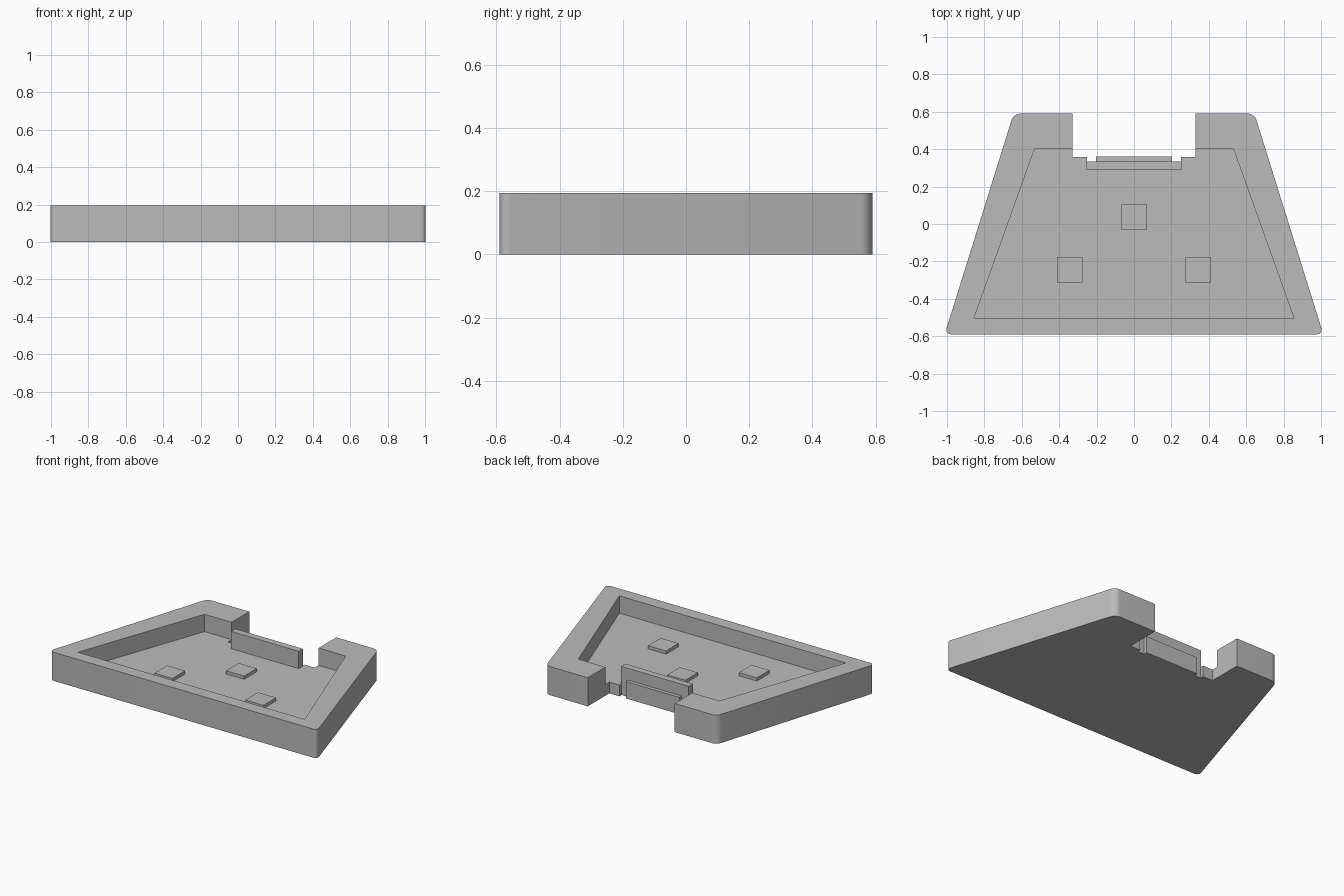
import bpy
import bmesh
from math import radians

cube = bpy.data.objects.get("Cube")
if cube:
    bpy.data.objects.remove(cube, do_unlink=True)

TOP, FLOOR = 0.195, 0.077

grey = bpy.data.materials.new("plain grey")
grey.use_nodes = True
grey.diffuse_color = (0.5, 0.5, 0.5, 1)
grey.node_tree.nodes["Principled BSDF"].inputs["Base Color"].default_value = (0.5, 0.5, 0.5, 1)


def prism(name, outline, z0, z1, rounded=(), radius=0.03):
    """Extrude an outline upward, rounding the upright edges at the listed corners."""
    bm = bmesh.new()
    low = [bm.verts.new((x, y, z0)) for x, y in outline]
    face = bm.faces.new(low)
    bmesh.ops.extrude_face_region(bm, geom=[face])
    bm.verts.ensure_lookup_table()
    for v in bm.verts[len(outline):]:
        v.co.z = z1
    bmesh.ops.recalc_face_normals(bm, faces=bm.faces)
    if rounded:
        edges = [e for i in rounded for e in low[i].link_edges
                 if abs(e.verts[0].co.z - e.verts[1].co.z) > 0.01]
        bmesh.ops.bevel(bm, geom=edges, offset=radius, segments=8,
                        profile=0.5, affect='EDGES')
    mesh = bpy.data.meshes.new(name)
    bm.to_mesh(mesh)
    bm.free()
    mesh.materials.append(grey)
    obj = bpy.data.objects.new(name, mesh)
    bpy.context.collection.objects.link(obj)
    return obj


def box(name, x0, x1, y0, y1, z0, z1):
    return prism(name, [(x0, y0), (x1, y0), (x1, y1), (x0, y1)], z0, z1)


def mirrored(half):
    """Complete a right-hand half outline with its mirror image."""
    return half + [(-x, y) for x, y in reversed(half)]


# Tray body: tapered block with a stepped notch in the back edge
half = [(1.0125, -0.59), (0.644, 0.59), (0.328, 0.59),
        (0.328, 0.358), (0.252, 0.358), (0.252, 0.335)]
last = 2 * len(half) - 1
body = prism("tray_body", mirrored(half), 0, TOP, rounded=(0, 1, last - 1, last), radius=0.036)

# Hollow interior
cutter = prism("cavity_cutter", mirrored([(0.855, -0.503), (0.532, 0.4)]), FLOOR, TOP + 0.1)
cutter.hide_render = True
cutter.hide_viewport = True
cut = body.modifiers.new("cavity", 'BOOLEAN')
cut.operation = 'DIFFERENCE'
cut.solver = 'EXACT'
cut.object = cutter

# Upright wall across the notch, with a lower plate behind it
box("back_wall", -0.255, 0.255, 0.29, 0.335, FLOOR, TOP)
box("back_plate", -0.202, 0.202, 0.335, 0.36, 0, 0.115)

# Square pads on the floor
for name, x, y in (("middle_pad", 0, 0.037), ("right_pad", -0.343, -0.245),
                   ("left_pad", 0.343, -0.245)):
    s = 0.068
    box(name, x - s, x + s, y - s, y + s, FLOOR, FLOOR + 0.022)

# Smooth the rounded corners, keep other edges sharp
bpy.ops.object.select_all(action='DESELECT')
body.select_set(True)
bpy.context.view_layer.objects.active = body
bpy.ops.object.modifier_apply(modifier="cavity")
bpy.data.objects.remove(cutter, do_unlink=True)
bpy.ops.object.shade_smooth_by_angle(angle=radians(30))
